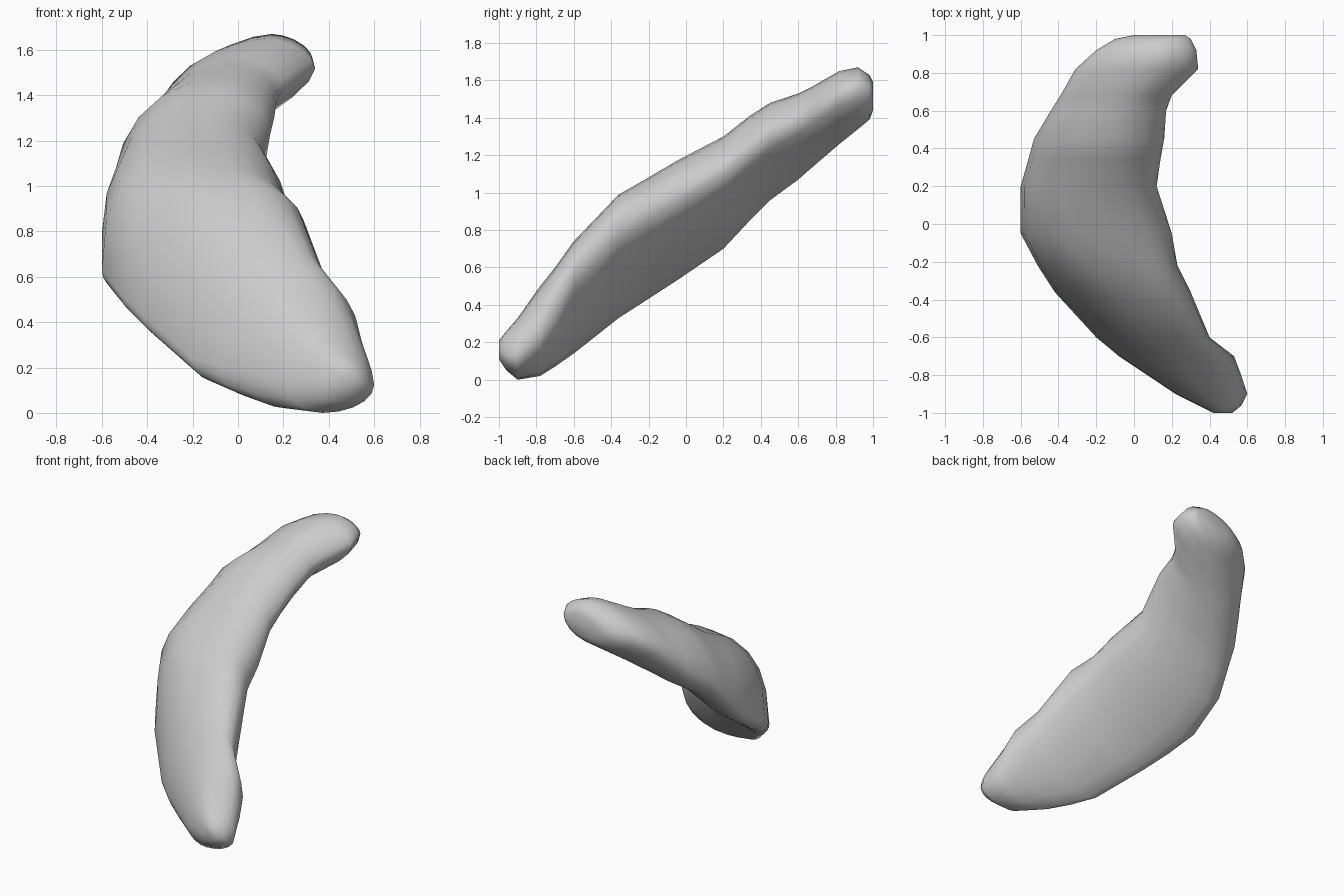
import bpy
import bmesh
import math

default_cube = bpy.data.objects.get("Cube")
if default_cube:
    bpy.data.objects.remove(default_cube, do_unlink=True)

# Cross-sections along the body: y, low x, high x, low z, high z
SECTIONS = [
    (-1, .42, .52, .11, .21),
    (-.96, .34, .57, .05, .26),
    (-.9, .22, .6, 0, .33),
    (-.78, .04, .56, .02, .5),
    (-.7, -.08, .53, .07, .6),
    (-.6, -.2, .4, .14, .74),
    (-.36, -.42, .3, .33, .99),
    (-.22, -.51, .23, .42, 1.07),
    (-.05, -.6, .2, .53, 1.17),
    (.2, -.6, .12, .7, 1.3),
    (.34, -.56, .14, .85, 1.41),
    (.45, -.53, .16, .96, 1.48),
    (.6, -.44, .17, 1.07, 1.53),
    (.68, -.39, .2, 1.14, 1.57),
    (.82, -.31, .34, 1.26, 1.65),
    (.92, -.2, .33, 1.34, 1.67),
    (.98, -.1, .3, 1.39, 1.63),
    (1, 0, .27, 1.44, 1.59),
]
QUARTER_STEPS = 5


def smooth_step(value, start, end):
    t = max(0, min(1, (value - start) / (end - start)))
    return t * t * (3 - 2 * t)


def hump(value, rise_start, rise_end, fall_start, fall_end):
    return smooth_step(value, rise_start, rise_end) * (1 - smooth_step(value, fall_start, fall_end))


def make_material(name, colour):
    material = bpy.data.materials.new(name)
    material.use_nodes = True
    material.diffuse_color = colour
    shader = next(n for n in material.node_tree.nodes if n.type == "BSDF_PRINCIPLED")
    shader.inputs["Base Color"].default_value = colour
    return material


def section_ring(y, x_low, x_high, z_low, z_high):
    """Slanted oval made of four arcs that meet at its extreme points."""
    x_mid, x_half = (x_low + x_high) / 2, (x_high - x_low) / 2
    z_mid, z_half = (z_low + z_high) / 2, (z_high - z_low) / 2

    # The underside leans towards the outer curve, most of all mid-body
    lean_low = -.2 - .5 * hump(y, -.9, -.55, .2, 1)
    lean_high = -.25 + .57 * smooth_step(y, -.9, -.45)
    x_bottom, x_top = x_mid + lean_low * x_half, x_mid + lean_high * x_half
    z_left, z_right = z_mid + lean_low * z_half, z_mid + lean_high * z_half

    # The inner underside is flattened, the outer edge is full
    inner_top = 1 - .15 * hump(y, -.85, -.65, -.4, -.1) + .15 * smooth_step(y, .6, .85)
    outer_top = 1.05 - .3 * hump(y, -.5, -.2, 0, .4) + .2 * smooth_step(y, .4, .8)
    outer_base = 1 - .2 * hump(y, 0, .3, .6, .85)
    inner_base = 1 + .4 * hump(y, -.8, -.4, .75, 1)

    # Arc centre, the ends it reaches, and how flat it is
    arcs = [
        (x_top, z_right, x_high, z_high, inner_top),
        (x_top, z_left, x_low, z_high, outer_top),
        (x_bottom, z_left, x_low, z_low, outer_base),
        (x_bottom, z_right, x_high, z_low, inner_base),
    ]
    ring = []
    for quarter, (x_c, z_c, x_end, z_end, power) in enumerate(arcs):
        for step in range(QUARTER_STEPS):
            angle = (quarter + step / QUARTER_STEPS) * math.pi / 2
            across = abs(math.cos(angle)) ** power
            upward = abs(math.sin(angle)) ** power
            ring.append((x_c + (x_end - x_c) * across, y,
                         z_c + (z_end - z_c) * upward))
    return ring


# Curved body: neighbouring rings joined by quads, both ends closed
bm = bmesh.new()
rings = [[bm.verts.new(point) for point in section_ring(*section)]
         for section in SECTIONS]
for ring, following in zip(rings, rings[1:]):
    for i in range(len(ring)):
        j = (i + 1) % len(ring)
        bm.faces.new((ring[i], ring[j], following[j], following[i]))
bm.faces.new(rings[0])
bm.faces.new(rings[-1])
bmesh.ops.recalc_face_normals(bm, faces=bm.faces[:])
for face in bm.faces:
    face.smooth = True

mesh = bpy.data.meshes.new("curved_body")
bm.to_mesh(mesh)
bm.free()
mesh.materials.append(make_material("plain grey", (.6, .6, .6, 1)))
body = bpy.data.objects.new("curved_body", mesh)
bpy.context.collection.objects.link(body)
